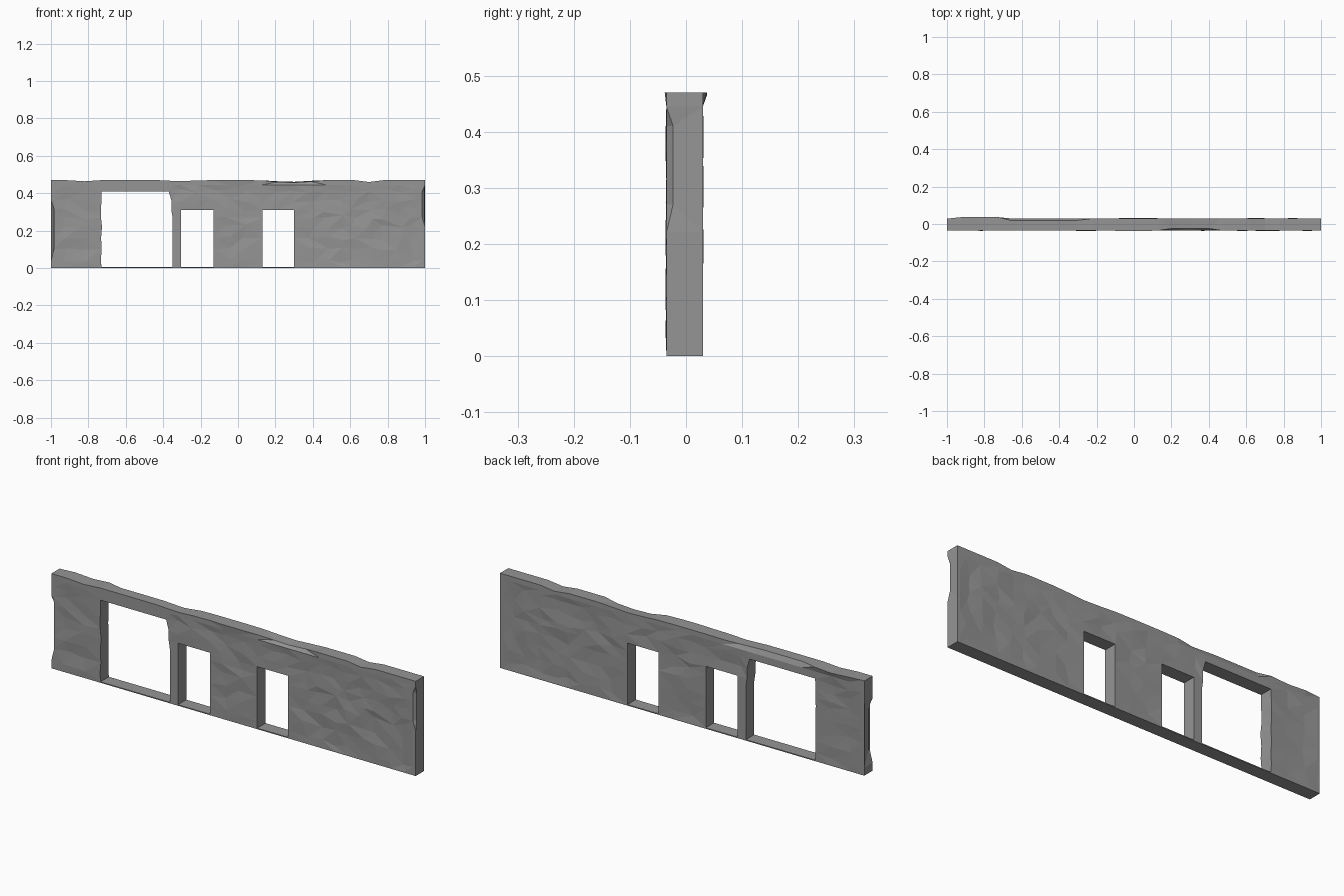
import bpy, bmesh, random

if "Cube" in bpy.data.objects:
    bpy.data.objects.remove(bpy.data.objects["Cube"])
random.seed(4)

FRONT, BACK, TOP = -0.035, 0.030, 0.47

stone = bpy.data.materials.new("weathered grey stone")
stone.diffuse_color = (0.3, 0.3, 0.3, 1)
stone.use_nodes = True
stone.node_tree.nodes["Principled BSDF"].inputs["Base Color"].default_value = stone.diffuse_color

# Grid lines, including the edges of every opening
xs = [-1, -0.985, -0.92, -0.82, -0.73, -0.66, -0.52, -0.42, -0.37, -0.35,
      -0.305, -0.22, -0.13, -0.05, 0.04, 0.13, 0.21, 0.30, 0.39, 0.47,
      0.55, 0.62, 0.70, 0.78, 0.87, 0.94, 0.985, 1]
zs = [0, 0.005, 0.04, 0.10, 0.16, 0.22, 0.27, 0.31, 0.36, 0.41, 0.445, TOP]
# Openings: left, right, top (each keeps a thin threshold)
openings = [(-0.73, -0.35, 0.41), (-0.305, -0.13, 0.31), (0.13, 0.30, 0.31)]


def is_open(x, z):
    return z > 0.005 and any(a < x < b and z < t for a, b, t in openings)


def top_height(x):
    # shallow dips in the worn wall head
    dips = [(-0.83, 0.08, 0.007), (-0.31, 0.12, 0.006),
            (0.28, 0.17, 0.010), (0.70, 0.08, 0.010)]
    return TOP - sum(d * max(0, 1 - abs(x - c) / w) for c, w, d in dips)


def on_edge(x, z):
    return any(a - 1e-4 <= x <= b + 1e-4 and z <= t + 1e-4 for a, b, t in openings)


def place(x, z, side):
    y = FRONT if side == 0 else BACK
    inward = 1 if side == 0 else -1
    nx, nz = x, z
    interior = abs(x) < 0.98 and 0.03 < z < 0.43
    if interior and not on_edge(x, z):
        # hand-dressed stone: uneven faces
        y += inward * random.uniform(-0.0015, 0.005)
        nx += random.uniform(-0.018, 0.018)
        nz += random.uniform(-0.012, 0.012)
    elif interior and x == -0.73 and z < 0.40:
        nx += random.uniform(-0.004, 0.003)
    if z == TOP:
        nz = top_height(x)
        if side == 0 and 0.2 < x < 0.42:      # chipped front edge
            y += 0.012
            nz -= 0.004
        if side == 1 and -0.67 < x < -0.3:    # chipped back edge
            y -= 0.011
        if side == 1 and -0.93 < x < -0.70:   # bulging back edge
            y += 0.007
        if side == 0 and -0.12 < x < 0.05:
            y -= 0.003
    # chipped front corners at both ends
    if side == 0 and x == 1 and 0.22 < z < 0.43:
        y += 0.012
        nx -= 0.003
    if side == 0 and x == -1 and 0.05 < z < 0.32:
        nx += 0.018
        y += 0.008
    # worn upper corner of the wide opening
    if x == -0.35 and 0.3 < z <= 0.41:
        nx -= 0.020 if z == 0.41 else 0.006
    if x == -0.37 and z == 0.41:
        nx -= 0.012
    return nx, y, nz


bm = bmesh.new()
v = {(i, k, s): bm.verts.new(place(x, z, s))
     for i, x in enumerate(xs) for k, z in enumerate(zs) for s in (0, 1)}

cells = {(i, k) for i in range(len(xs) - 1) for k in range(len(zs) - 1)
         if not is_open((xs[i] + xs[i + 1]) / 2, (zs[k] + zs[k + 1]) / 2)}

# Front and back skins, plus ends, head and reveals where a cell has no neighbour
for i, k in sorted(cells):
    ring = [(i, k), (i + 1, k), (i + 1, k + 1), (i, k + 1)]
    bm.faces.new([v[(*p, 0)] for p in ring])
    bm.faces.new([v[(*p, 1)] for p in reversed(ring)])
    for n, (di, dk) in enumerate([(0, -1), (1, 0), (0, 1), (-1, 0)]):
        if (i + di, k + dk) not in cells:
            a, b = ring[n], ring[(n + 1) % 4]
            bm.faces.new([v[(*a, 1)], v[(*b, 1)], v[(*b, 0)], v[(*a, 0)]])

loose = [p for p in bm.verts if not p.link_faces]
bmesh.ops.delete(bm, geom=loose, context='VERTS')
bmesh.ops.triangulate(bm, faces=bm.faces[:])
bmesh.ops.recalc_face_normals(bm, faces=bm.faces[:])

mesh = bpy.data.meshes.new("ruined_wall")
bm.to_mesh(mesh)
bm.free()
mesh.materials.append(stone)
wall = bpy.data.objects.new("ruined_wall", mesh)
bpy.context.collection.objects.link(wall)
